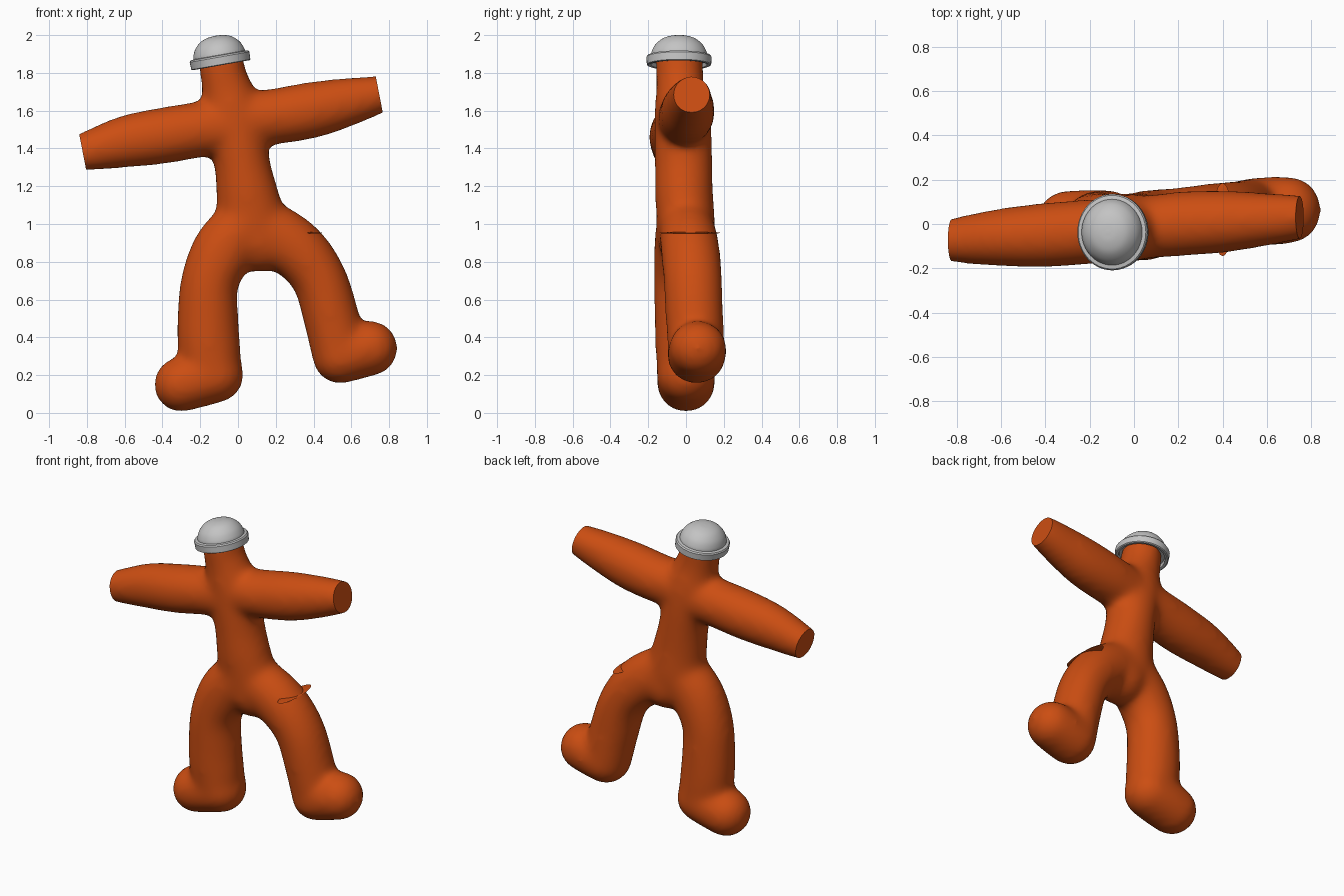
import bpy, bmesh, math
from mathutils import Vector, Matrix

if "Cube" in bpy.data.objects:
    bpy.data.objects.remove(bpy.data.objects["Cube"])


def material(name, rgb):
    m = bpy.data.materials.new(name)
    m.use_nodes = True
    m.diffuse_color = (*rgb, 1)
    bsdf = next(n for n in m.node_tree.nodes if n.type == 'BSDF_PRINCIPLED')
    bsdf.inputs["Base Color"].default_value = (*rgb, 1)
    return m


def add_object(name, bm, mat):
    bmesh.ops.recalc_face_normals(bm, faces=bm.faces)
    mesh = bpy.data.meshes.new(name)
    bm.to_mesh(mesh)
    bm.free()
    ob = bpy.data.objects.new(name, mesh)
    bpy.context.scene.collection.objects.link(ob)
    mesh.materials.append(mat)
    return ob


def smooth(ob, degrees):
    bpy.ops.object.select_all(action='DESELECT')
    ob.select_set(True)
    bpy.context.view_layer.objects.active = ob
    bpy.ops.object.shade_smooth_by_angle(angle=math.radians(degrees))


def spline(points, steps=5):
    """Catmull-Rom samples through the points."""
    p = [Vector(q) for q in points]
    p = [2 * p[0] - p[1]] + p + [2 * p[-1] - p[-2]]
    out = []
    for a, b, c, d in zip(p, p[1:], p[2:], p[3:]):
        for i in range(steps):
            t = i / steps
            out.append(0.5 * (2 * b + (c - a) * t + (2 * a - 5 * b + 4 * c - d) * t * t
                              + (3 * b - a - 3 * c + d) * t ** 3))
    return out + [p[-2]]


def tube(bm, points, sides=32):
    """Elliptical tube; each point is x, z, y, half width, half depth."""
    pts = spline(points)
    rings = []
    for i, q in enumerate(pts):
        d = pts[min(i + 1, len(pts) - 1)] - pts[max(i - 1, 0)]
        side = Vector((d[1], 0, -d[0])).normalized()
        centre = Vector((q[0], q[2], q[1]))
        ring = []
        for k in range(sides):
            a = math.tau * k / sides
            offset = side * math.cos(a) * (q[3] + GROW) + Vector((0, math.sin(a) * (q[4] + GROW), 0))
            ring.append(bm.verts.new(centre + offset))
        rings.append(ring)
    for r, s in zip(rings, rings[1:]):
        for k in range(sides):
            n = (k + 1) % sides
            bm.faces.new((r[k], r[n], s[n], s[k]))
    bm.faces.new(rings[0])
    bm.faces.new(rings[-1])


def ball(bm, x, z, y, r, depth):
    m = Matrix.Translation((x, y, z)) @ Matrix.Diagonal((r + GROW, depth + GROW, r + GROW, 1))
    bmesh.ops.create_uvsphere(bm, u_segments=32, v_segments=20, radius=1, matrix=m)


orange = material("orange", (0.6, 0.075, 0.006))
grey = material("light grey", (0.55, 0.55, 0.55))
GROW = 0.007  # makes up for the shrinkage of the smoothing

# Torso and neck
bm = bmesh.new()
tube(bm, [(.10, .87, .0, .15, .14), (.075, 1.0, .0, .175, .148), (.05, 1.15, -.01, .16, .148),
          (.025, 1.3, -.012, .143, .147), (0, 1.45, -.015, .145, .147), (-.03, 1.6, -.02, .15, .14),
          (-.06, 1.72, -.03, .128, .122), (-.08, 1.8, -.035, .115, .12), (-.095, 1.9, -.035, .115, .12)])
ball(bm, .12, .9, .01, .15, .145)

# Arms, run past their ends and trimmed flat later
tube(bm, [(0, 1.55, -.02, .135, .135), (.2, 1.57, 0, .142, .14), (.4, 1.605, .01, .143, .135),
          (.59, 1.648, .02, .122, .115), (.748, 1.685, .03, .094, .094), (.88, 1.71, .035, .06, .06)])
tube(bm, [(0, 1.52, -.02, .135, .135), (-.2, 1.5, -.035, .141, .14), (-.4, 1.467, -.05, .143, .14),
          (-.6, 1.435, -.06, .132, .125), (-.82, 1.38, -.073, .094, .094), (-.95, 1.35, -.08, .06, .06)])

# Legs
tube(bm, [(.06, 1.02, -.01, .15, .14), (-.07, .87, -.015, .16, .148), (-.148, .7, -.015, .147, .15),
          (-.16, .5, -.01, .156, .15), (-.15, .32, -.005, .16, .15), (-.12, .2, 0, .14, .145)])
tube(bm, [(.08, 1.0, .0, .16, .14), (.29, .88, .02, .155, .15), (.425, .72, .035, .14, .15),
          (.495, .5, .045, .142, .147), (.535, .32, .055, .14, .145)])

# Feet: heel to toe
for heel, toe in (((-.115, .2, 0), (-.3, .15, 0)), ((.54, .3, .055), (.7, .342, .063))):
    h, t = Vector(heel), Vector(toe)
    tube(bm, [(*h, .14, .148), (*((h + t) / 2), .14, .15), (*t, .138, .146)])
    ball(bm, *h, .14, .148)
    ball(bm, *t, .14, .146)

# Blend the parts into one skin
blend = add_object("body_blend", bm, orange)
remesh = blend.modifiers.new("blend", 'REMESH')
remesh.mode = 'VOXEL'
remesh.voxel_size = 0.018
soften = blend.modifiers.new("soften", 'SMOOTH')
soften.factor = 0.5
soften.iterations = 30
bpy.context.view_layer.update()
skin = bpy.data.meshes.new_from_object(blend.evaluated_get(bpy.context.evaluated_depsgraph_get()))
bpy.data.objects.remove(blend)

# Trim the arms to flat ends
bm = bmesh.new()
bm.from_mesh(skin)
for centre, normal in (((.748, .03, 1.685), (.98, 0, .19)), ((-.822, -.073, 1.38), (-.98, 0, -.19))):
    bmesh.ops.bisect_plane(bm, geom=bm.verts[:] + bm.edges[:] + bm.faces[:], dist=1e-5,
                           plane_co=centre, plane_no=normal, clear_outer=True)
    bmesh.ops.holes_fill(bm, edges=[e for e in bm.edges if e.is_boundary], sides=0)
body = add_object("body", bm, orange)
smooth(body, 40)

# Thin skin fold on the left hip
bm = bmesh.new()
fold = Matrix.Translation((.4, .02, .953)) @ Matrix.Diagonal((.045, .165, .005, 1))
bmesh.ops.create_uvsphere(bm, u_segments=24, v_segments=8, radius=1, matrix=fold)
smooth(add_object("hip_fold", bm, orange), 60)


# Domed cap with a rim, tilted with the neck
def lathe(name, profile, sides=48):
    bm = bmesh.new()
    verts = [bm.verts.new((r, 0, z)) for r, z in profile]
    edges = [bm.edges.new(pair) for pair in zip(verts, verts[1:])]
    bmesh.ops.spin(bm, geom=verts + edges, cent=(0, 0, 0), axis=(0, 0, 1),
                   angle=math.tau, steps=sides, use_merge=True)
    bmesh.ops.remove_doubles(bm, verts=bm.verts, dist=1e-4)
    bm.transform(Matrix.Translation((-.095, -.037, 1.868)) @ Matrix.Rotation(math.radians(-10), 4, 'Y')
                 @ Matrix.Diagonal((.95, 1.02, 1, 1)))
    smooth(add_object(name, bm, grey), 35)


dome = [(q[0], q[1]) for q in spline([(0, .131), (.045, .127), (.09, .111), (.125, .079), (.143, .043), (.147, .015)])]
dome[0] = (0, dome[0][1])
lathe("cap_dome", dome)
lathe("cap_rim", [(.14, .028), (.163, .024), (.169, .016), (.167, -.024), (.16, -.028),
                  (.145, -.026), (.14, -.005), (.1, -.005)])
